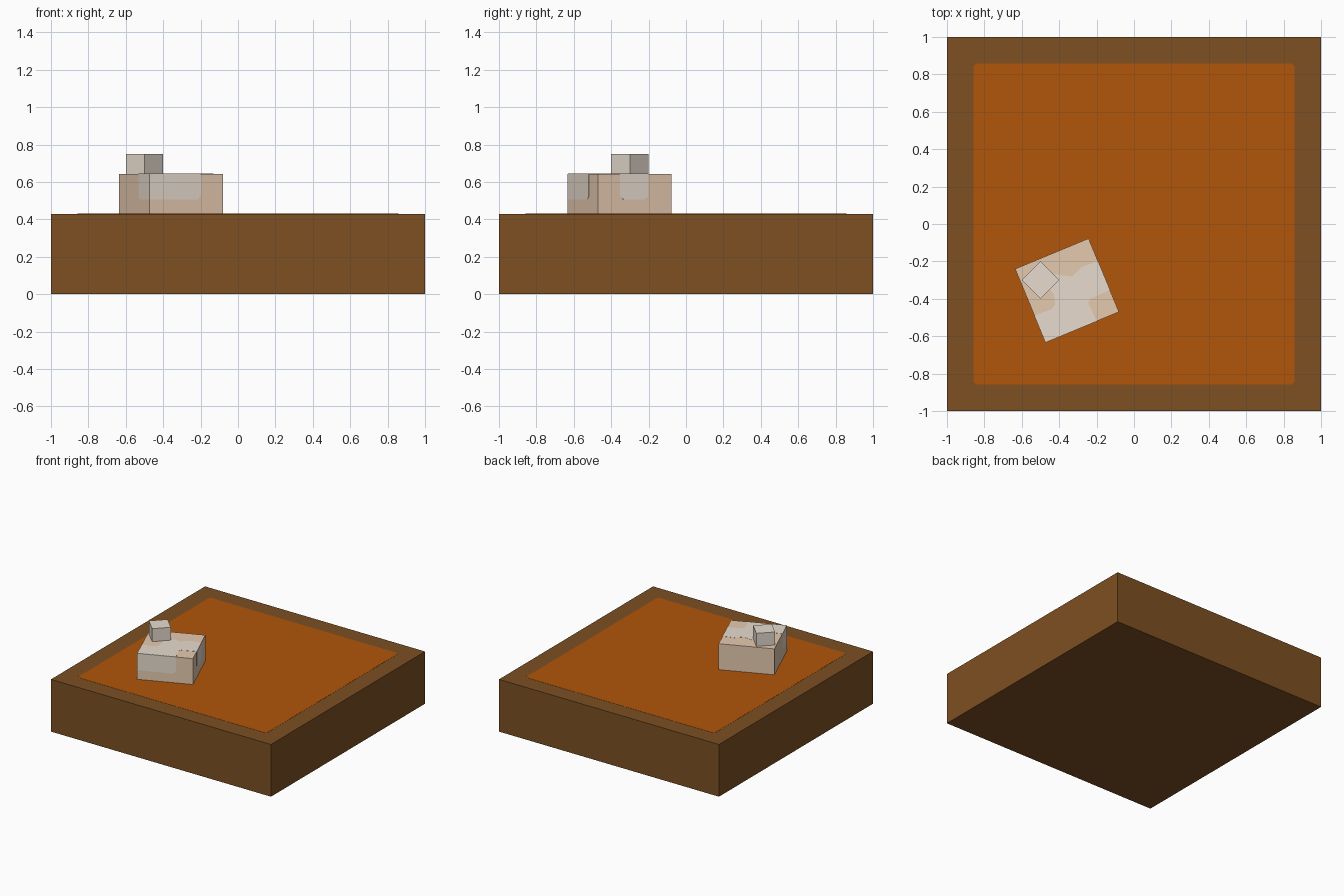
import bpy, bmesh, math
from mathutils import Vector, Matrix

if "Cube" in bpy.data.objects:
    bpy.data.objects.remove(bpy.data.objects["Cube"])


def material(name, rgb):
    m = bpy.data.materials.new(name)
    m.diffuse_color = (*rgb, 1)
    m.use_nodes = True
    m.node_tree.nodes["Principled BSDF"].inputs["Base Color"].default_value = m.diffuse_color
    return m


BROWN = material("brown", (0.205, 0.079, 0.016))
ORANGE = material("orange", (0.44, 0.092, 0.003))
TAN = material("tan", (0.79, 0.59, 0.43))
PALE = material("pale_grey", (0.81, 0.72, 0.63))
THIN = 0.0012


def finish(name, bm, mat):
    bmesh.ops.recalc_face_normals(bm, faces=bm.faces)
    me = bpy.data.meshes.new(name)
    me.materials.append(mat)
    bm.to_mesh(me)
    bm.free()
    ob = bpy.data.objects.new(name, me)
    bpy.context.collection.objects.link(ob)
    return ob


def box(name, centre, size, angle, mat):
    bm = bmesh.new()
    matrix = (Matrix.Translation(centre) @ Matrix.Rotation(math.radians(angle), 4, 'Z')
              @ Matrix.Diagonal((*size, 1)))
    bmesh.ops.create_cube(bm, size=1, matrix=matrix)
    return finish(name, bm, mat)


def plate(name, points, offset, mat):
    """Thin plate: a polygon extruded by a small offset."""
    bm = bmesh.new()
    low = [bm.verts.new(p) for p in points]
    high = [bm.verts.new(Vector(p) + Vector(offset)) for p in points]
    bm.faces.new(low)
    bm.faces.new(high)
    for i in range(len(low)):
        j = (i + 1) % len(low)
        bm.faces.new((low[i], low[j], high[j], high[i]))
    return finish(name, bm, mat)


# Slab with an orange field on its top, corners slightly clipped
SLAB = 0.429
box("slab", (0, 0, SLAB / 2), (2, 2, SLAB), 0, BROWN)
F, C = 0.858, 0.015
field = [(F, F - C), (F - C, F), (C - F, F), (-F, F - C),
         (-F, C - F), (C - F, -F), (F - C, -F), (F, C - F)]
plate("orange_field", [(x, y, SLAB) for x, y in field], (0, 0, THIN), ORANGE)

# Turned block and the small cube on it
CX, CY, HALF, Z0, Z1 = -0.358, -0.355, 0.2125, 0.429, 0.643
box("block", (CX, CY, (Z0 + Z1) / 2), (2 * HALF, 2 * HALF, Z1 - Z0), 22.5, TAN)
box("small_cube", (-0.5, -0.3, 0.6965), (0.1414, 0.1414, 0.107), 45, PALE)

# Pale patch on the block top
outline = [(-.473, -.632), (-.2, -.52), (-.245, -.42), (-.235, -.40), (-.13, -.353),
           (-.195, -.2), (-.28, -.23), (-.33, -.28), (-.42, -.27), (-.47, -.33),
           (-.43, -.37), (-.42, -.43), (-.44, -.455), (-.532, -.49)]
plate("top_patch", [(x, y, Z1) for x, y in outline], (0, 0, THIN), PALE)

# Pale patches hanging down the block sides: turn of the side, start, end
for name, turn, a, b in (("front_patch", 22.5, -HALF, 0.084),
                         ("right_patch", 112.5, -0.085, 0.077),
                         ("left_patch", -67.5, 0.06, HALF)):
    rot = Matrix.Rotation(math.radians(turn), 3, 'Z')
    c = 0.02
    shape = [(a, Z1), (a, 0.505 + c), (a + c, 0.505), (b - c, 0.505), (b, 0.505 + c), (b, Z1)]
    if a == -HALF:   # square where the patch meets the block corner
        shape[1:3] = [(a, 0.505)]
    if b == HALF:
        shape[-3:-1] = [(b, 0.505)]
    pts = [rot @ Vector((u, -HALF, 0)) + Vector((CX, CY, z)) for u, z in shape]
    plate(name, pts, rot @ Vector((0, -THIN, 0)), PALE)
